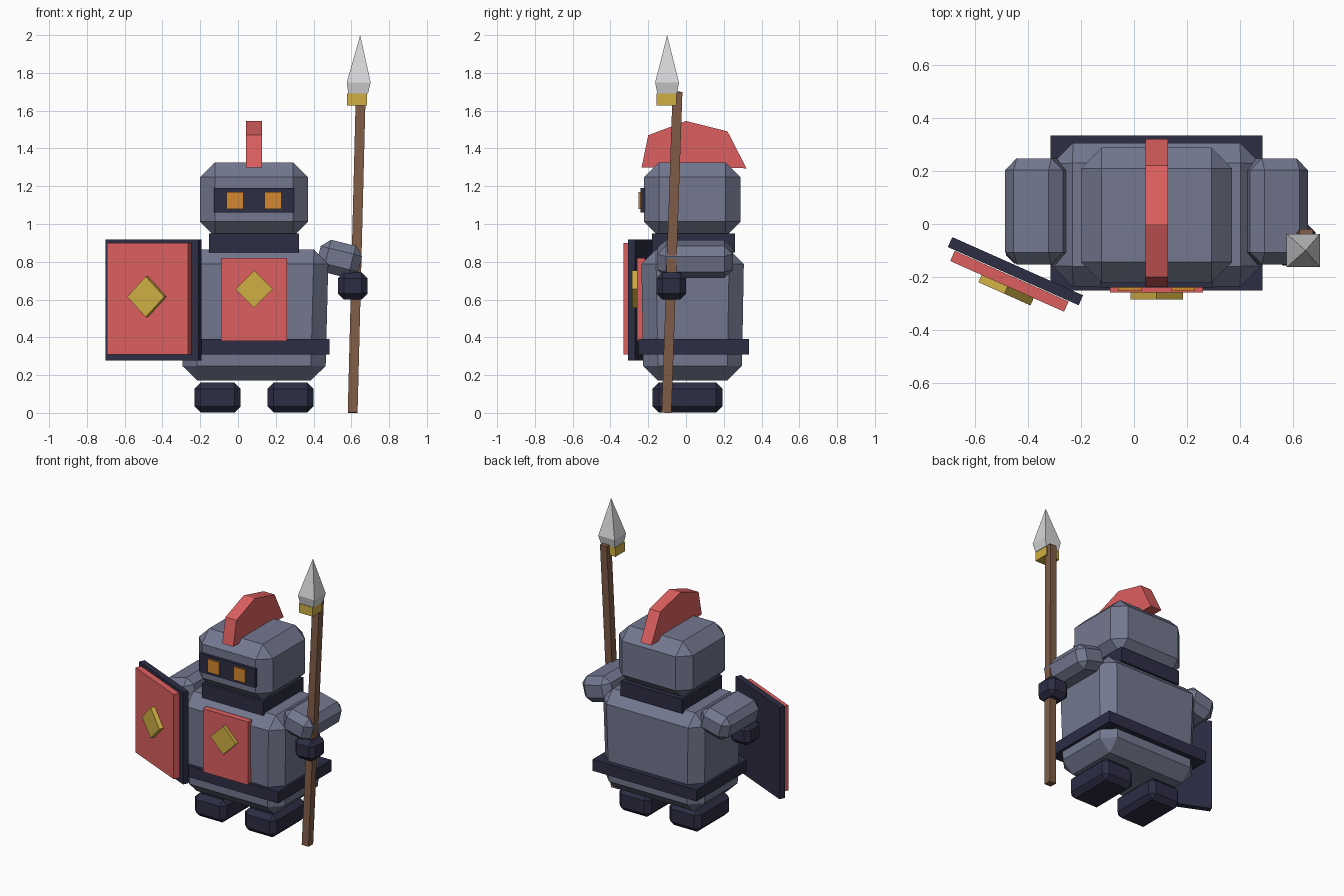
import bpy, bmesh
from math import radians
from mathutils import Vector, Matrix

cube = bpy.data.objects.get("Cube")
if cube:
    bpy.data.objects.remove(cube)


def material(name, r, g, b):
    """Flat colour from sRGB bytes, stored as linear."""
    def lin(c):
        c /= 255
        return c / 12.92 if c <= 0.04045 else ((c + 0.055) / 1.055) ** 2.4
    col = (lin(r), lin(g), lin(b), 1)
    m = bpy.data.materials.new(name)
    m.use_nodes = True
    m.diffuse_color = col
    m.node_tree.nodes["Principled BSDF"].inputs["Base Color"].default_value = col
    return m


STEEL = material("blue_grey_steel", 115, 120, 143)
NAVY = material("dark_navy", 45, 45, 69)
RED = material("red_cloth", 222, 96, 96)
GOLD = material("gold", 208, 175, 68)
WOOD = material("brown_wood", 128, 92, 71)
SILVER = material("silver", 214, 214, 217)
ORANGE = material("orange_glow", 213, 136, 48)


def finish(name, bm, mat, matrix=None):
    bmesh.ops.recalc_face_normals(bm, faces=bm.faces)
    mesh = bpy.data.meshes.new(name)
    bm.to_mesh(mesh)
    bm.free()
    mesh.materials.append(mat)
    ob = bpy.data.objects.new(name, mesh)
    if matrix:
        ob.matrix_world = matrix
    bpy.context.collection.objects.link(ob)
    return ob


def block(name, mat, center, size, bevel=0, taper=1, rot=None):
    """Chamfered box; taper scales the bottom, rot turns it about its centre."""
    bm = bmesh.new()
    bmesh.ops.create_cube(bm, size=1)
    for v in bm.verts:
        v.co *= Vector(size)
        if v.co.z < 0:
            v.co.x *= taper
            v.co.y *= taper
    if bevel:
        bmesh.ops.bevel(bm, geom=bm.edges[:], offset=bevel, segments=1,
                        affect='EDGES', clamp_overlap=True)
    m = Matrix.Translation(center)
    return finish(name, bm, mat, m @ rot if rot else m)


def rotation(deg, axis):
    return Matrix.Rotation(radians(deg), 4, axis)


MID = 0.085  # middle of the body in x

# Torso, belt and collar
block("torso", STEEL, (MID, 0.035, 0.518), (0.79, 0.545, 0.695), 0.078, 0.955)
block("belt", NAVY, (MID, 0.042, 0.35), (0.8, 0.585, 0.08))
block("collar", NAVY, (MID, 0.04, 0.9), (0.475, 0.44, 0.1))

# Head with visor and eyes
block("head", STEEL, (MID, 0.033, 1.13), (0.57, 0.51, 0.392), 0.078)
block("visor", NAVY, (MID, -0.215, 1.125), (0.425, 0.05, 0.13))
for side, label in ((1, "left"), (-1, "right")):
    block(label + "_eye", ORANGE, (MID + side * 0.1, -0.235, 1.125),
          (0.09, 0.034, 0.09))

# Helmet crest: side profile extruded across x
profile = [(-0.235, 1.3), (-0.2, 1.47), (0, 1.545), (0.22, 1.49), (0.32, 1.295)]
bm = bmesh.new()
crest = bm.faces.new([bm.verts.new((MID - 0.042, y, z)) for y, z in profile])
out = bmesh.ops.extrude_face_region(bm, geom=[crest], use_keep_orig=True)
bmesh.ops.translate(bm, vec=(0.085, 0, 0),
                    verts=[g for g in out["geom"] if isinstance(g, bmesh.types.BMVert)])
finish("helmet_crest", bm, RED)

# Chest cloth with diamond
block("chest_cloth", RED, (MID, -0.238, 0.6), (0.35, 0.042, 0.44))
block("chest_diamond", GOLD, (MID, -0.265, 0.655), (0.14, 0.04, 0.14),
      rot=rotation(45, 'Y'))

# Arms and feet
for side, label in ((1, "left"), (-1, "right")):
    block(label + "_arm", STEEL, (MID + side * 0.452, 0.048, 0.815),
          (0.225, 0.4, 0.175), 0.045, rot=rotation(side * 14, 'Y'))
    block(label + "_foot", NAVY, (MID + side * 0.193, 0.008, 0.081),
          (0.245, 0.37, 0.158), 0.033)
block("left_hand", NAVY, (0.607, -0.078, 0.672), (0.157, 0.157, 0.145), 0.032)
block("right_hand", NAVY, (-0.405, -0.07, 0.672), (0.157, 0.157, 0.145), 0.032)

# Spear: leaning shaft, ferrule and pointed head
low, high = Vector((0.607, -0.103, 0.001)), Vector((0.65, -0.045, 1.7))
shaft_dir = high - low
lean = Vector((0, 0, 1)).rotation_difference(shaft_dir).to_matrix().to_4x4()
block("spear_shaft", WOOD, (low + high) / 2, (0.052, 0.052, shaft_dir.length), rot=lean)
block("spear_ferrule", GOLD, (0.631, -0.103, 1.66), (0.106, 0.106, 0.064))
bm = bmesh.new()
rings = []
for half, z, x in ((0.052, 1.69, 0.636), (0.063, 1.75, 0.639)):
    rings.append([bm.verts.new((x + sx * half, -0.1 + sy * half, z))
                  for sx, sy in ((-1, -1), (1, -1), (1, 1), (-1, 1))])
tip = bm.verts.new((0.647, -0.1, 2.0))
bm.faces.new(rings[0])
for i in range(4):
    j = (i + 1) % 4
    bm.faces.new((rings[0][i], rings[0][j], rings[1][j], rings[1][i]))
    bm.faces.new((rings[1][i], rings[1][j], tip))
finish("spear_head", bm, SILVER)

# Shield, turned outwards
turn = rotation(-24, 'Z')
block("shield_back", NAVY, (-0.447, -0.178, 0.598), (0.54, 0.041, 0.64), rot=turn)
block("shield_face", RED, (-0.47, -0.216, 0.604), (0.47, 0.042, 0.59), rot=turn)
block("shield_diamond", GOLD, (-0.481, -0.246, 0.615), (0.152, 0.038, 0.152),
      rot=turn @ rotation(45, 'Y'))
